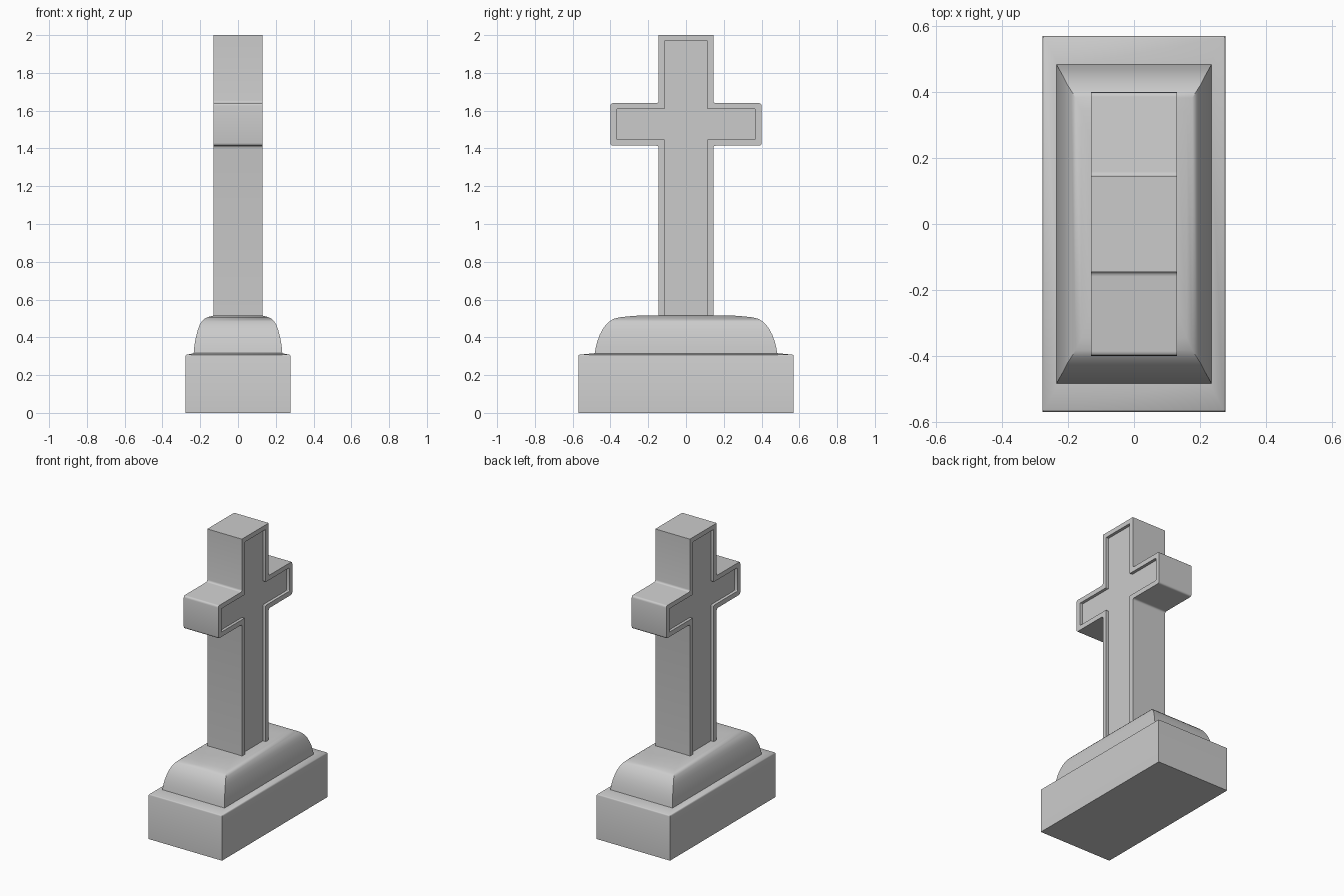
import bpy, bmesh
from mathutils import Vector

if "Cube" in bpy.data.objects:
    bpy.data.objects.remove(bpy.data.objects["Cube"])


def loft(name, rings, angle=0.6):
    """Skin a stack of equal-length point rings and cap both ends."""
    bm = bmesh.new()
    loops = [[bm.verts.new(p) for p in ring] for ring in rings]
    for a, b in zip(loops, loops[1:]):
        n = len(a)
        for i in range(n):
            j = (i + 1) % n
            bm.faces.new((a[i], a[j], b[j], b[i]))
    bm.faces.new(loops[0])
    bm.faces.new(loops[-1])
    bmesh.ops.recalc_face_normals(bm, faces=bm.faces)
    mesh = bpy.data.meshes.new(name)
    bm.to_mesh(mesh)
    bm.free()
    ob = bpy.data.objects.new(name, mesh)
    bpy.context.collection.objects.link(ob)
    bpy.context.view_layer.objects.active = ob
    ob.select_set(True)
    bpy.ops.object.shade_smooth_by_angle(angle=angle)
    ob.select_set(False)
    return ob


def rect(hx, hy, z):
    return [(-hx, -hy, z), (hx, -hy, z), (hx, hy, z), (-hx, hy, z)]


def cross_outline(stem, arm, arm_low, arm_high, top, bottom, r):
    """Cross outline in y/z; arm corners get a small rounding r."""
    half = [(stem, bottom, 0), (stem, arm_low, r), (arm, arm_low, r),
            (arm, arm_high, r), (stem, arm_high, r), (stem, top, 0)]
    corners = half + [(-y, z, k) for y, z, k in reversed(half)]
    pts = []
    for i, (y, z, k) in enumerate(corners):
        p = Vector((y, z))
        if not k:
            pts.append(p)
            continue
        a = p + (Vector(corners[i - 1][:2]) - p).normalized() * k
        b = p + (Vector(corners[(i + 1) % len(corners)][:2]) - p).normalized() * k
        for t in (0, 0.33, 0.67, 1):
            pts.append(a * (1 - t) ** 2 + p * 2 * t * (1 - t) + b * t * t)
    return pts


def at_x(pts, x):
    return [(x, p[0], p[1]) for p in pts]


# Foundation block with a softened edge and gently sloped top
loft("foundation_block", [rect(*s) for s in (
    (0.278, 0.57, 0), (0.278, 0.57, 0.3), (0.276, 0.568, 0.305),
    (0.272, 0.564, 0.308), (0.225, 0.475, 0.317))])

# Curved plinth with mitred corners
loft("curved_plinth", [rect(*s) for s in (
    (0.235, 0.484, 0.312), (0.232, 0.478, 0.345), (0.227, 0.469, 0.38),
    (0.220, 0.457, 0.413), (0.212, 0.442, 0.442), (0.203, 0.424, 0.466),
    (0.191, 0.405, 0.484), (0.177, 0.383, 0.498), (0.160, 0.345, 0.507),
    (0.135, 0.270, 0.514), (0.110, 0.200, 0.516))])

# Cross with a recessed panel on both broad faces
outer = cross_outline(0.145, 0.4, 1.415, 1.64, 2.0, 0.44, 0.014)
inner = cross_outline(0.113, 0.368, 1.448, 1.608, 1.968, 0.47, 0.006)
D, REC = 0.131, 0.02
loft("cross", [at_x(inner, -D + REC), at_x(inner, -D), at_x(outer, -D),
               at_x(outer, D), at_x(inner, D), at_x(inner, D - REC)])
